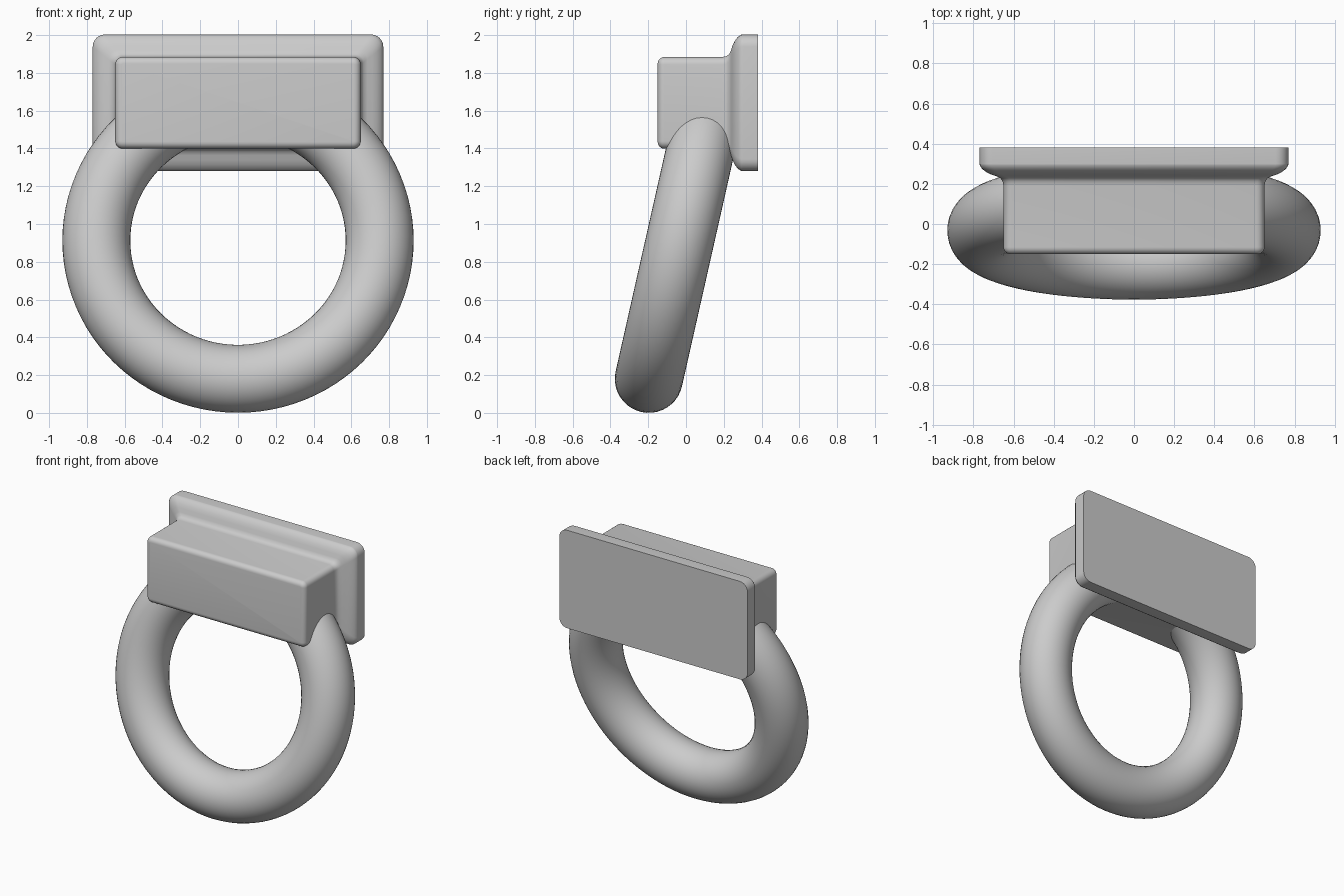
import bpy, bmesh, math

if "Cube" in bpy.data.objects:
    bpy.data.objects.remove(bpy.data.objects["Cube"])

TILT = math.radians(12.7)
CENTRE_Z = 1.6415


def smooth(obj):
    bpy.ops.object.select_all(action='DESELECT')
    obj.select_set(True)
    bpy.context.view_layer.objects.active = obj
    bpy.ops.object.shade_smooth_by_angle(angle=math.radians(40))


def rounded_rect(hx, hz, r, y, n=6):
    """Points of a rounded rectangle in the XZ plane at depth y."""
    pts = []
    for q, (sx, sz) in enumerate([(1, 1), (-1, 1), (-1, -1), (1, -1)]):
        for i in range(n + 1):
            a = math.pi / 2 * (q + i / n)
            pts.append((sx * (hx - r) + r * math.cos(a), y,
                        CENTRE_Z + sz * (hz - r) + r * math.sin(a)))
    return pts


# Mount: block with rounded front edges flaring through a cove into the wall plate
R = 0.035
profile = [(-R + R * math.sin(a), -0.15 + R - R * math.cos(a))
           for a in [math.pi / 2 * i / 6 for i in range(7)]]
profile += [(0, 0.19), (0.004, 0.212), (0.015, 0.228), (0.035, 0.238), (0.06, 0.246),
            (0.085, 0.258), (0.106, 0.274), (0.118, 0.292), (0.119, 0.30), (0.119, 0.38)]
bm = bmesh.new()
rings = []
for d, y in profile:
    r = 0.04 + (d if d < 0 else 0.2 * d)
    rings.append([bm.verts.new(p) for p in rounded_rect(0.65 + d, 0.2425 + d, r, y)])
for a, b in zip(rings, rings[1:]):
    for i in range(len(a)):
        j = (i + 1) % len(a)
        bm.faces.new((a[i], a[j], b[j], b[i]))
bm.faces.new(rings[0])
bm.faces.new(rings[-1])
bmesh.ops.recalc_face_normals(bm, faces=bm.faces)
mesh = bpy.data.meshes.new("wall_mount")
bm.to_mesh(mesh)
bm.free()
mount = bpy.data.objects.new("wall_mount", mesh)
bpy.context.collection.objects.link(mount)
smooth(mount)

# Ring hanging from the block, leaning back at the top
bpy.ops.mesh.primitive_torus_add(
    major_radius=0.75, minor_radius=0.18, major_segments=96, minor_segments=40,
    location=(0, -0.032, 0.912), rotation=(math.pi / 2 - TILT, 0, 0))
ring = bpy.context.object
ring.name = "hanging_ring"
smooth(ring)
